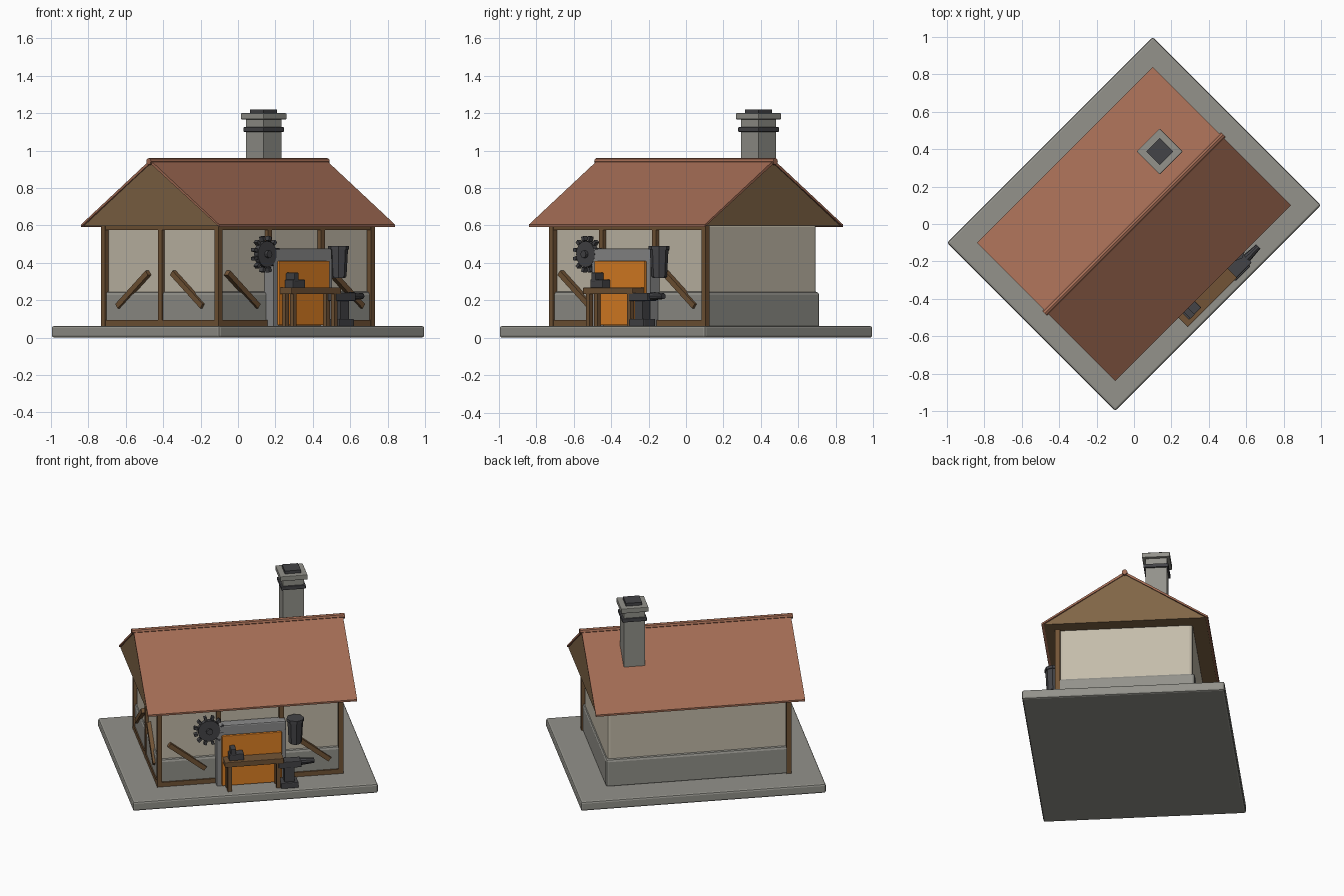
import bpy, bmesh, math
from mathutils import Matrix, Vector

if "Cube" in bpy.data.objects:
    bpy.data.objects.remove(bpy.data.objects["Cube"])

TURN = Matrix.Rotation(math.radians(45), 4, 'Z')   # whole building sits diagonally


def lin(c):
    c /= 255
    return c / 12.92 if c <= 0.04045 else ((c + 0.055) / 1.055) ** 2.4


def material(name, r, g, b):
    m = bpy.data.materials.new(name)
    m.diffuse_color = (lin(r), lin(g), lin(b), 1)
    m.use_nodes = True
    m.node_tree.nodes["Principled BSDF"].inputs["Base Color"].default_value = m.diffuse_color
    return m


STONE = material("stone", 147, 146, 139)
PLASTER = material("plaster", 196, 188, 170)
TIMBER = material("timber", 114, 84, 54)
GABLE = material("gable_wood", 128, 101, 70)
TILE = material("roof_tile", 163, 108, 84)
IRON = material("dark_iron", 68, 68, 71)
SURROUND = material("grey_surround", 139, 139, 139)
EMBER = material("ember_orange", 222, 128, 36)


def finish(name, bm, mat, bevel=0.0, segments=2):
    bmesh.ops.recalc_face_normals(bm, faces=bm.faces)
    bm.transform(TURN)
    mesh = bpy.data.meshes.new(name)
    bm.to_mesh(mesh)
    bm.free()
    ob = bpy.data.objects.new(name, mesh)
    bpy.context.collection.objects.link(ob)
    mesh.materials.append(mat)
    if bevel:
        mod = ob.modifiers.new("edge", 'BEVEL')
        mod.width, mod.segments = bevel, segments
    return ob


def box(name, lo, hi, mat, bevel=0.0, rot=None):
    """Box between two corners, optionally turned about its own centre."""
    lo, hi = Vector(lo), Vector(hi)
    size = hi - lo
    m = Matrix.Translation((lo + hi) / 2) @ (rot or Matrix()) @ Matrix.Diagonal((*size, 1))
    bm = bmesh.new()
    bmesh.ops.create_cube(bm, size=1, matrix=m)
    return finish(name, bm, mat, bevel)


def drum(name, centre, r1, r2, depth, sides, mat, rot=None):
    bm = bmesh.new()
    bmesh.ops.create_cone(bm, cap_ends=True, segments=sides, radius1=r1, radius2=r2,
                          depth=depth, matrix=Matrix.Translation(centre) @ (rot or Matrix()))
    return finish(name, bm, mat)


def prism(name, profile, u0, u1, mat):
    """Extrude a (y, z) profile along the ridge direction."""
    bm = bmesh.new()
    face = bm.faces.new([bm.verts.new((u0, y, z)) for y, z in profile])
    ext = bmesh.ops.extrude_face_region(bm, geom=[face])
    verts = [e for e in ext['geom'] if isinstance(e, bmesh.types.BMVert)]
    bmesh.ops.translate(bm, verts=verts, vec=(u1 - u0, 0, 0))
    return finish(name, bm, mat)


# Foundation, plinth and walls
box("foundation_slab", (-.778, -.636, 0), (.778, .636, .063), STONE, .012)
box("stone_plinth", (-.583, -.433, .05), (.583, .433, .247), STONE, .018)
box("plaster_walls", (-.572, -.418, .2), (.572, .418, .61), PLASTER, .018)

# Timber frame on the front and left sides
U, V, H = .576, .428, .015
for i, (u, v) in enumerate([(-U, -V), (-U, V), (U, -V), (-.2, -V), (.2, -V), (-U, 0)]):
    box(f"post_{i}", (u - H, v - H, .06), (u + H, v + H, .6), TIMBER)
for label, z0, z1 in (("sill", .063, .094), ("top_plate", .575, .6)):
    box(f"front_{label}", (-U, -V - .014, z0), (U, -V + H, z1), TIMBER)
    box(f"left_{label}", (-U - .014, -V, z0), (-U + H, V, z1), TIMBER)
for i, u in enumerate((-.4, .39)):
    box(f"front_brace_{i}", (u - .145, -.448, .242), (u + .145, -.414, .272), TIMBER,
        rot=Matrix.Rotation(math.radians(38), 4, 'Y'))
for i, s in enumerate((-1, 1)):
    box(f"left_brace_{i}", (-.598, s * .207 - .145, .242), (-.564, s * .207 + .145, .272), TIMBER,
        rot=Matrix.Rotation(math.radians(-38 * s), 4, 'X'))

# Roof: solid wooden gable body, two tiled slopes and a ridge roll
prism("gable_body", [(-.508, .597), (.508, .597), (0, .934)], -.658, .658, GABLE)
for i, s in enumerate((-1, 1)):
    prism(f"roof_slope_{i}", [(s * .523, .592), (s * .523, .604), (0, .95), (0, .932)],
          -.665, .665, TILE)
drum("ridge_roll", (0, 0, .942), .018, .018, 1.352, 8, TILE, Matrix.Rotation(math.pi / 2, 4, 'Y'))

# Chimney as stacked square courses
CU, CV = .371, .177
for name, half, z0, z1, mat in (
        ("chimney_shaft", .067, .62, 1.18, STONE),
        ("chimney_band", .078, 1.1, 1.125, IRON),
        ("chimney_cap", .087, 1.167, 1.2, STONE),
        ("chimney_flue", .051, 1.19, 1.22, IRON)):
    box(name, (CU - half, CV - half, z0), (CU + half, CV + half, z1), mat,
        .004 if half > .07 else 0)

# Hearth opening: surround with a glowing panel
for i, s in enumerate((-1, 1)):
    a, b = sorted((s * .18, s * .22))
    box(f"hearth_jamb_{i}", (a, -.49, .063), (b, -.42, .42), SURROUND)
box("hearth_lintel", (-.22, -.49, .405), (.22, -.42, .477), SURROUND, .008)
box("hearth_glow", (-.19, -.505, .067), (.19, -.43, .41), EMBER, .004)

# Wall gear
GU, GV, GZ = -.269, -.476, .446
face_front = Matrix.Rotation(math.pi / 2, 4, 'X')
drum("gear_disc", (GU, GV, GZ), .07, .07, .03, 24, IRON, face_front)
drum("gear_hub", (GU, GV - .01, GZ), .02, .02, .045, 12, IRON, face_front)
drum("gear_axle", (GU, -.445, GZ), .014, .014, .06, 12, IRON, face_front)
for i in range(12):
    a = math.tau * (i + .5) / 12
    u, z = GU + .086 * math.cos(a), GZ + .086 * math.sin(a)
    box(f"gear_tooth_{i}", (u - .012, GV - .014, z - .009), (u + .012, GV + .014, z + .009), IRON,
        rot=Matrix.Rotation(-a, 4, 'Y'))

# Workbench with a small vice
box("bench_top", (-.187, -.593, .233), (.187, -.493, .268), TIMBER, .004)
for i, u in enumerate((-.155, .155)):
    for j, v in enumerate((-.573, -.513)):
        box(f"bench_leg_{i}{j}", (u - .013, v - .013, .06), (u + .013, v + .013, .24), TIMBER)
box("vice_base", (-.155, -.57, .266), (-.062, -.51, .31), IRON, .003)
box("vice_jaw", (-.145, -.572, .3), (-.112, -.508, .347), IRON, .003)

# Hanging lantern
drum("lantern_body", (.279, -.482, .398), .042, .05, .145, 8, IRON)
drum("lantern_cap", (.279, -.482, .48), .056, .056, .02, 8, IRON)
drum("lantern_foot", (.279, -.482, .325), .036, .036, .012, 8, IRON)
box("lantern_bracket", (.267, -.48, .465), (.291, -.41, .485), IRON)

# Anvil
box("anvil_base", (.168, -.6, .06), (.28, -.51, .1), IRON, .005)
box("anvil_waist", (.193, -.583, .09), (.255, -.527, .21), IRON)
box("anvil_top", (.155, -.59, .197), (.3, -.52, .24), IRON, .004)
drum("anvil_horn", (.34, -.555, .222), .024, .016, .09, 10, IRON,
     Matrix.Rotation(math.pi / 2, 4, 'Y'))
